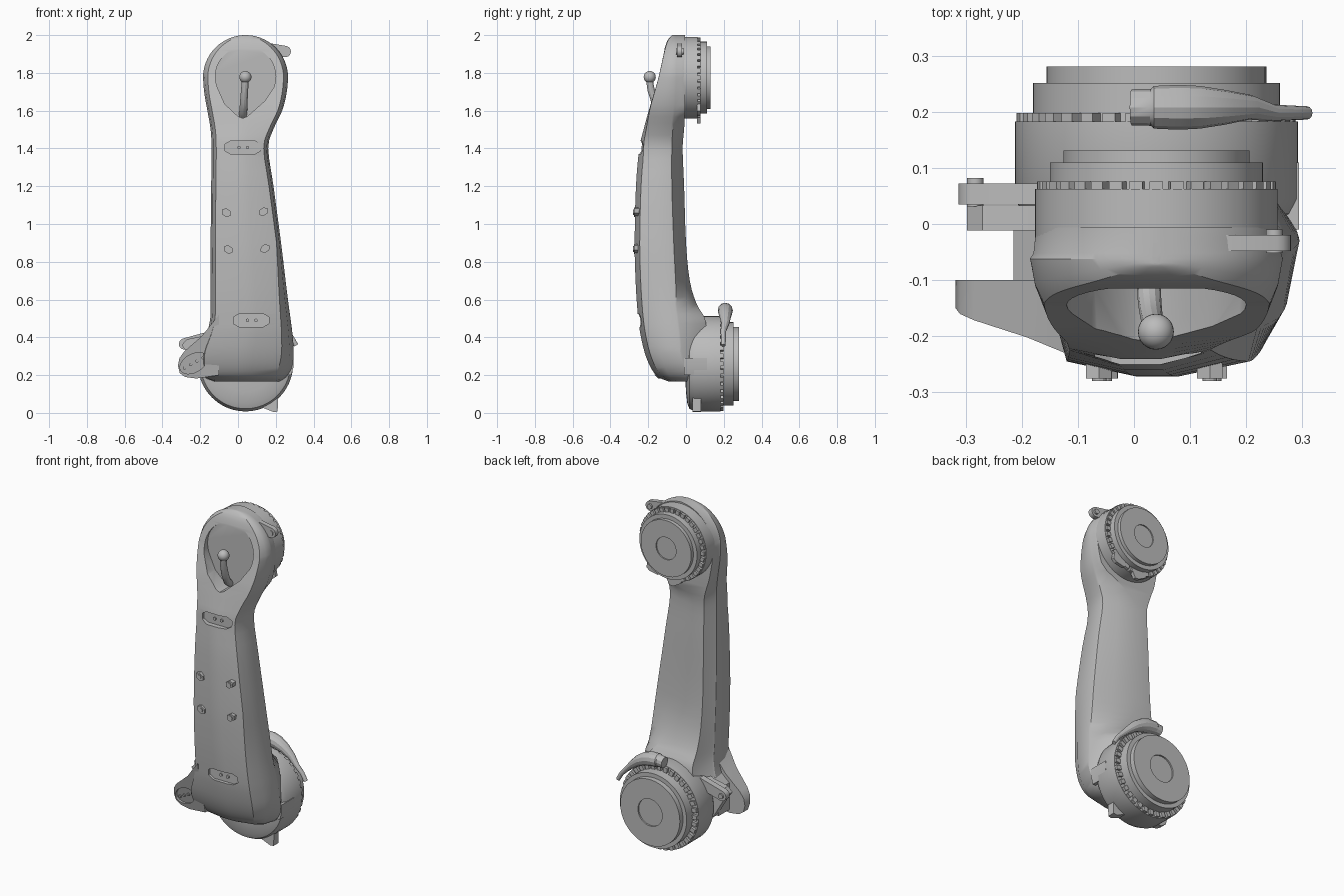
import bpy, bmesh, math
from mathutils import Vector

if "Cube" in bpy.data.objects:
    bpy.data.objects.remove(bpy.data.objects["Cube"], do_unlink=True)

grey = bpy.data.materials.new("light_grey")
grey.use_nodes = True
grey.diffuse_color = (0.5, 0.5, 0.5, 1)
grey.node_tree.nodes["Principled BSDF"].inputs["Base Color"].default_value = (0.5, 0.5, 0.5, 1)
parts = []


def finish(name, bm):
    bmesh.ops.recalc_face_normals(bm, faces=bm.faces)
    mesh = bpy.data.meshes.new(name)
    bm.to_mesh(mesh)
    bm.free()
    mesh.materials.append(grey)
    ob = bpy.data.objects.new(name, mesh)
    bpy.context.collection.objects.link(ob)
    parts.append(ob)
    return ob


def loft(name, rings):
    """Skin a list of equally long point rings and cap both ends."""
    bm = bmesh.new()
    loops = [[bm.verts.new(p) for p in ring] for ring in rings]
    n = len(loops[0])
    for a, b in zip(loops, loops[1:]):
        for i in range(n):
            j = (i + 1) % n
            bm.faces.new((a[i], a[j], b[j], b[i]))
    bm.faces.new(loops[0])
    bm.faces.new(loops[-1][::-1])
    return finish(name, bm)


def lathe(name, x, z, profile, seg=72):
    """Turn (radius, y) points about an axis along y."""
    turns = [2 * math.pi * i / seg for i in range(seg)]
    return loft(name, [[(x + r * math.cos(t), y, z + r * math.sin(t)) for t in turns]
                       for r, y in profile])


def prism(name, outline, front, back):
    """Extrude an (x, z) outline along y; either end may be a function of x and z."""
    return loft(name, [[(x, y(x, z) if callable(y) else y, z) for x, z in outline] for y in (front, back)])


def oval(x, z, a, b, tilt=0, seg=24):
    c, s = math.cos(tilt), math.sin(tilt)
    pts = [(a * math.cos(2 * math.pi * i / seg), b * math.sin(2 * math.pi * i / seg)) for i in range(seg)]
    return [(x + u * c - v * s, z + u * s + v * c) for u, v in pts]


def capsule(x0, z0, x1, z1, r, seg=8):
    t = math.atan2(z1 - z0, x1 - x0)
    pts = []
    for cx, cz, start in ((x0, z0, t + math.pi / 2), (x1, z1, t - math.pi / 2)):
        for i in range(seg + 1):
            a = start + math.pi * i / seg
            pts.append((cx + r * math.cos(a), cz + r * math.sin(a)))
    return pts


def rod(name, points):
    """Round rod through (x, y, z, radius) points."""
    curve = bpy.data.curves.new(name, "CURVE")
    curve.dimensions = "3D"
    curve.bevel_depth = 1
    curve.bevel_resolution = 4
    curve.use_fill_caps = True
    line = curve.splines.new("POLY")
    line.points.add(len(points) - 1)
    for p, (x, y, z, r) in zip(line.points, points):
        p.co = (x, y, z, 1)
        p.radius = r
    curve.materials.append(grey)
    ob = bpy.data.objects.new(name, curve)
    bpy.context.collection.objects.link(ob)
    bpy.ops.object.select_all(action="DESELECT")
    ob.select_set(True)
    bpy.context.view_layer.objects.active = ob
    bpy.ops.object.convert(target="MESH")
    parts.append(bpy.context.view_layer.objects.active)


def cut(target, cutter):
    cutter.hide_render = True
    mod = target.modifiers.new("cut", "BOOLEAN")
    mod.operation = "DIFFERENCE"
    mod.solver = "EXACT"
    mod.object = cutter
    bpy.context.view_layer.objects.active = target
    bpy.ops.object.modifier_apply(modifier=mod.name)
    parts.remove(cutter)
    bpy.data.objects.remove(cutter, do_unlink=True)


# Arm shell: sections up the height (z, left x, right x, front y, seam y, back y)
stations = [
    (0.165, -0.12, 0.215, -0.09, 0.01, 0.06), (0.19, -0.18, 0.255, -0.15, 0.0, 0.09),
    (0.24, -0.20, 0.285, -0.19, -0.01, 0.11), (0.32, -0.20, 0.295, -0.222, -0.03, 0.11),
    (0.42, -0.165, 0.288, -0.245, -0.04, 0.11), (0.50, -0.147, 0.278, -0.256, -0.05, 0.10),
    (0.58, -0.145, 0.267, -0.263, -0.06, 0.055), (0.70, -0.145, 0.252, -0.27, -0.065, 0.02),
    (0.90, -0.145, 0.228, -0.275, -0.075, 0.0), (1.20, -0.142, 0.188, -0.268, -0.085, -0.01),
    (1.40, -0.14, 0.16, -0.25, -0.085, -0.018), (1.50, -0.145, 0.187, -0.226, -0.08, -0.01),
    (1.60, -0.162, 0.234, -0.198, -0.07, -0.006), (1.69, -0.178, 0.257, -0.172, -0.065, -0.006)]
JX, TOP_Z, LOW_Z = 0.04, 1.775, 0.26
for deg in range(0, 89, 8):
    c, s = math.cos(math.radians(deg)), math.sin(math.radians(deg))
    stations.append((TOP_Z + 0.225 * s, JX - 0.225 * c, JX + 0.225 * c,
                     -0.148 + 0.05 * s + 0.025 * s ** 10, -0.062, -0.006))


def smooth(rows, steps=3):
    """Catmull-Rom resampling of the stations."""
    out = []
    ends = [rows[0]] + rows + [rows[-1]]
    for p, q, r, s in zip(ends, ends[1:], ends[2:], ends[3:]):
        for i in range(steps):
            t = i / steps
            out.append([b + 0.5 * t * (c - a + t * (2 * a - 5 * b + 4 * c - d + t * (3 * (b - c) + d - a)))
                        for a, b, c, d in zip(p, q, r, s)])
    return out + [rows[-1]]


def clamp(v):
    return min(1, max(0, v))


def section(z, xl, xr, yf, ym, yb):
    w, m = xr - xl, (xl + xr) / 2
    crown = 0.03 * max(0.1, clamp((1.65 - z) / 0.3))
    a = min(0.025, w * 0.15)
    b = min(0.024 + 0.042 * max(0, (0.9 - z) / 0.6), w * 0.15)
    head, foot = clamp((z - 1.45) / 0.13), clamp((0.75 - z) / 0.25)
    rim = min(0.005, w * 0.1)
    # broad slope on one back edge, steep wall on the other, square at the head
    el = 0.028 * (1 - head) + rim * head
    er = w * (0.62 - 0.42 * foot) * (1 - head) + rim * head
    g = min(0.006, w * 0.05)
    ys, yg = yf * 0.55 + ym * 0.45, ym + 0.01
    h = min(0.035, w * 0.15)
    pts = [(xl + a, yf + crown), (m - h, yf + crown * 0.1), (m + h, yf + crown * 0.1),
           (xr - b, yf + crown), (xr - b * 0.35, ys), (xr, ym), (xr - g * 0.5, yg),
           (xr - g * 0.5 - er * 0.45, yg + (yb - yg) * 0.58), (xr - g - er, yb),
           (xl + g + el, yb), (xl + g, yg), (xl, ym), (xl + a * 0.35, ys)]
    return [(x, y, z) for x, y in pts]


arm = loft("arm_shell", [section(*s) for s in smooth(stations)])

# Teardrop pocket with a flat floor
drop = [(JX + 0.16 * math.cos(math.radians(d)), 1.78 + 0.16 * math.sin(math.radians(d)))
        for d in range(-20, 201, 10)]
drop += [(-0.07, 1.635), (0.0, 1.57), (0.025, 1.56), (0.05, 1.57), (0.14, 1.65)]
cut(arm, prism("pocket_cutter", drop, -0.4, -0.115))

# Recessed slots with screws
for sx, sz, floor in ((0.025, 1.405, -0.222), (0.07, 0.49, -0.228)):
    cut(arm, prism("slot_cutter", capsule(sx - 0.065, sz, sx + 0.065, sz, 0.034, 3), -0.4, floor))
    for dx in (-0.02, 0.025):
        prism("slot_screw", oval(sx + dx, sz, 0.009, 0.009, seg=12), floor - 0.008, floor + 0.01)

# Mounting studs on the front face
for x, z in ((-0.062, 1.06), (0.135, 1.065), (-0.052, 0.865), (0.143, 0.87)):
    tilt = 0.6 if x > 0 else -0.6
    prism("stud", oval(x, z, 0.028, 0.022, tilt, 6), -0.275, -0.2)
    prism("stud_core", oval(x, z, 0.013, 0.013, seg=12), -0.28, -0.2)

# Bent handle in the pocket with ball end
rod("handle_stem", [(0.026, -0.105, 1.575, 0.021), (0.028, -0.14, 1.60, 0.021), (0.031, -0.165, 1.65, 0.02),
                    (0.035, -0.185, 1.71, 0.019), (0.039, -0.195, 1.77, 0.018)])
bm = bmesh.new()
bmesh.ops.create_uvsphere(bm, u_segments=24, v_segments=14, radius=0.032)
bmesh.ops.translate(bm, verts=bm.verts, vec=Vector((0.039, -0.192, 1.778)))
finish("handle_ball", bm)


# Round joints at both ends, with toothed rings
def joint(name, z, profile, tooth_r, y0, y1):
    lathe(name, JX, z, profile)
    for i in range(36):
        t = 2 * math.pi * i / 36
        c, s = math.cos(t), math.sin(t)
        box = [(JX + r * c - w * s, z + r * s + w * c)
               for r, w in ((tooth_r - 0.035, -0.012), (tooth_r, -0.012), (tooth_r, 0.012), (tooth_r - 0.035, 0.012))]
        prism(name + "_tooth", box, y0, y1)


joint("upper_joint", TOP_Z, [(0.19, -0.05), (0.216, -0.035), (0.216, 0.062), (0.19, 0.062), (0.19, 0.11),
                             (0.166, 0.11), (0.166, 0.131), (0.066, 0.131), (0.066, 0.124)], 0.213, 0.06, 0.076)
joint("lower_joint", LOW_Z, [(0.06, -0.005), (0.15, 0.0), (0.21, 0.007), (0.238, 0.018), (0.252, 0.045),
                             (0.252, 0.183), (0.22, 0.183), (0.22, 0.251), (0.196, 0.251), (0.196, 0.281),
                             (0.08, 0.281), (0.08, 0.272)], 0.249, 0.18, 0.198)


# Side clevis at the lower left: sloped front plate with a recessed badge, web and back plate
def slope(x, z):
    return -0.13 - 0.12 * x - 0.233 * z


ear = prism("clevis_front", [(-0.1, 0.52), (-0.145, 0.465), (-0.19, 0.408), (-0.285, 0.325), (-0.31, 0.29),
                             (-0.318, 0.25), (-0.308, 0.21), (-0.28, 0.19), (-0.22, 0.182), (-0.1, 0.2)],
            slope, -0.1)
cut(ear, prism("badge_cutter", oval(-0.235, 0.263, 0.078, 0.048, 0.5),
               -0.4, lambda x, z: slope(x, z) + 0.014))
for i in range(4):
    x, z = -0.283 + 0.033 * i, 0.238 + 0.018 * i
    prism("badge_screw", oval(x, z, 0.009, 0.009, seg=10), lambda u, v: slope(u, v) + 0.006, -0.12)
prism("clevis_web", [(-0.1, 0.46), (-0.15, 0.42), (-0.215, 0.36), (-0.215, 0.2), (-0.1, 0.2)], -0.11, 0.0)
prism("clevis_back", [(-0.1, 0.45), (-0.17, 0.41), (-0.27, 0.39), (-0.298, 0.36), (-0.27, 0.32), (-0.2, 0.2),
                      (-0.1, 0.19)], -0.012, 0.033)

# Latch arms with pins
for x0, z0, x1, z1, y0, y1 in ((-0.12, 0.41, -0.283, 0.365, 0.035, 0.072),
                               (0.15, 1.93, 0.25, 1.913, -0.048, -0.02)):
    prism("latch_arm", capsule(x0, z0, x1, z1, 0.03), y0, y1)
    prism("latch_pin", oval(x1, z1, 0.015, 0.015, seg=16), y0 - 0.004, y1 + 0.01)

# Curved clamp lever over the lower ring
lever = [(99, 0.032, 0.285), (92, 0.033, 0.285), (91, 0.038, 0.285), (82, 0.04, 0.285), (74, 0.038, 0.283),
         (64, 0.031, 0.278), (52, 0.022, 0.272), (40, 0.015, 0.272), (30, 0.013, 0.28), (20, 0.012, 0.285)]
rod("clamp_lever", [(JX + d * math.cos(math.radians(t)), 0.208 - 0.01 * (t < 45), LOW_Z + d * math.sin(math.radians(t)), r)
                    for t, r, d in lever])

# Small ring catches, foot tab and side stop
for turn in (-90, -50):
    c, s = math.cos(math.radians(turn)), math.sin(math.radians(turn))
    shape = ((0.17, -0.06), (0.215, -0.06), (0.242, -0.01), (0.242, 0.015), (0.215, 0.03), (0.17, 0.05))
    prism("ring_catch", [(JX + u * c - v * s, TOP_Z + u * s + v * c) for u, v in shape], 0.057, 0.077)
prism("foot_tab", [(0.1, 0.04), (0.19, 0.004), (0.21, 0.008), (0.212, 0.08)], 0.035, 0.08)
prism("side_stop", [(0.24, 0.2), (0.282, 0.2), (0.293, 0.24), (0.294, 0.29), (0.24, 0.29)], -0.01, 0.11)

# Smooth the rounded faces, keep the edges sharp
bpy.ops.object.select_all(action="DESELECT")
for ob in parts:
    ob.select_set(True)
bpy.context.view_layer.objects.active = arm
bpy.ops.object.shade_smooth_by_angle(angle=math.radians(28))
